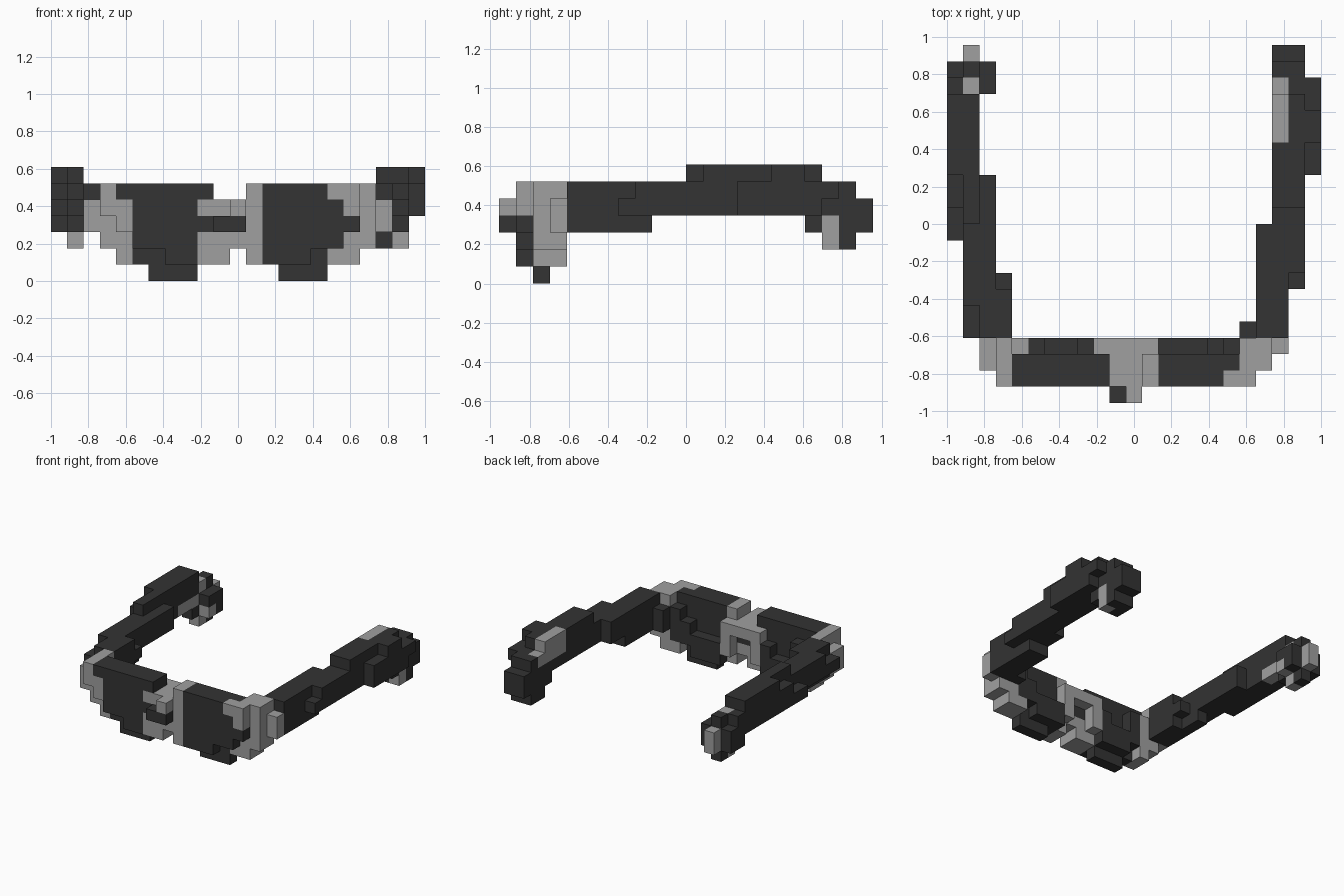
import bpy, bmesh
from mathutils import Vector

if "Cube" in bpy.data.objects:
    bpy.data.objects.remove(bpy.data.objects["Cube"], do_unlink=True)

U = 2 / 23                      # block size
ORIGIN = Vector((-1, -11 * U, 0))


def material(name, value):
    m = bpy.data.materials.new(name)
    m.use_nodes = True
    colour = (value, value, value, 1)
    m.diffuse_color = colour
    bsdf = m.node_tree.nodes["Principled BSDF"]
    bsdf.inputs["Base Color"].default_value = colour
    bsdf.inputs["Roughness"].default_value = 0.8
    return m


MATERIALS = [material("charcoal", 0.033), material("light grey", 0.35)]
D, L = 0, 1

# For each direction: the corners of that side of a unit block
SIDES = {
    (1, 0, 0): ((1, 0, 0), (1, 1, 0), (1, 1, 1), (1, 0, 1)),
    (-1, 0, 0): ((0, 0, 0), (0, 0, 1), (0, 1, 1), (0, 1, 0)),
    (0, 1, 0): ((0, 1, 0), (0, 1, 1), (1, 1, 1), (1, 1, 0)),
    (0, -1, 0): ((0, 0, 0), (1, 0, 0), (1, 0, 1), (0, 0, 1)),
    (0, 0, 1): ((0, 0, 1), (1, 0, 1), (1, 1, 1), (0, 1, 1)),
    (0, 0, -1): ((0, 0, 0), (0, 1, 0), (1, 1, 0), (1, 0, 0)),
}


class Part:
    """A blocky part filled box by box; later boxes repaint earlier ones."""

    def __init__(self, name):
        self.name, self.cells = name, {}

    def box(self, colour, x, y, z):
        # each range is (first, last) in blocks, or one block number
        spans = [range(r, r + 1) if isinstance(r, int) else range(r[0], r[1] + 1)
                 for r in (x, y, z)]
        for i in spans[0]:
            for j in spans[1]:
                for k in spans[2]:
                    self.cells[i, j, k] = colour

    def build(self):
        bm = bmesh.new()
        for cell, colour in self.cells.items():
            for step, corners in SIDES.items():
                if tuple(a + b for a, b in zip(cell, step)) in self.cells:
                    continue
                face = bm.faces.new([bm.verts.new(ORIGIN + (Vector(cell) + Vector(c)) * U)
                                     for c in corners])
                face.material_index = colour
        bmesh.ops.remove_doubles(bm, verts=bm.verts, dist=1e-4)
        mesh = bpy.data.meshes.new(self.name)
        bm.to_mesh(mesh)
        bm.free()
        for m in MATERIALS:
            mesh.materials.append(m)
        bpy.context.collection.objects.link(bpy.data.objects.new(self.name, mesh))


# Right lens, stepped at the bottom and back
p = Part("right_lens")
p.box(D, (5, 8), (1, 2), (2, 5))
p.box(D, (4, 9), (1, 2), 5)
p.box(D, (7, 8), 1, 1)
p.box(D, (5, 8), 2, 1)
p.box(D, (6, 8), 2, 0)
p.box(D, 5, 3, (2, 4))
p.box(D, (6, 7), 3, (1, 2))
p.box(D, 8, 3, (1, 3))
p.build()

# Left lens
p = Part("left_lens")
p.box(D, (13, 16), (1, 2), (2, 5))
p.box(D, 17, (1, 2), (2, 4))
p.box(D, 17, 2, 5)
p.box(D, 18, 1, 3)
p.box(D, (13, 15), 1, 1)
p.box(D, (13, 16), 2, 1)
p.box(D, (14, 16), 2, 0)
p.box(D, 17, 3, (2, 4))
p.box(D, 16, 3, (2, 3))
p.box(D, (13, 15), 3, (1, 2))
p.build()

# Right hinge
p = Part("right_hinge")
p.box(L, 3, 1, (4, 5))
p.box(L, 4, 1, (3, 4))
p.box(L, 3, (2, 3), (2, 5))
p.box(L, 4, (2, 3), (1, 4))
p.box(L, 2, (2, 3), (3, 4))
p.build()

# Left hinge
p = Part("left_hinge")
p.box(L, 17, 1, 5)
p.box(L, 18, 1, (4, 5))
p.box(L, 18, (2, 3), (1, 5))
p.box(L, 17, (2, 3), 1)
p.box(L, 19, (2, 3), (2, 5))
p.box(L, 20, 3, (3, 4))
p.build()

# Nose bridge: arch, legs and the small bump at the front
p = Part("nose_bridge")
p.box(L, (9, 12), (1, 3), 4)
p.box(L, 12, (1, 2), (1, 5))
p.box(D, (9, 11), (1, 2), 3)
p.box(L, (9, 11), (1, 2), 2)
p.box(L, (9, 10), (1, 2), 1)
for x in (9, 12):
    p.box(L, x, 3, (2, 3))
p.box(D, (10, 11), 0, 3)
p.box(L, 11, 0, 4)
p.build()

# Left temple arm, stepping outward toward the ear
p = Part("left_temple")
p.box(D, 18, 4, (3, 4))
p.box(D, 19, (4, 10), (4, 5))
p.box(D, 20, (4, 19), (4, 5))
p.box(D, (19, 20), (4, 8), 3)
p.box(D, 21, (7, 19), 4)
p.box(D, 21, (8, 19), 5)
p.box(D, (20, 21), (12, 18), 6)
p.box(D, 22, (14, 19), 5)
p.box(D, 22, (14, 18), 4)
p.box(D, 22, (16, 17), 6)
p.box(L, 20, (16, 18), (5, 6))
p.box(L, 20, 19, 5)
p.build()

# Left ear tip
p = Part("left_ear_tip")
p.box(D, (20, 21), (18, 19), 3)
p.box(D, (20, 21), 20, (2, 5))
p.box(D, (20, 21), 21, (3, 4))
p.box(D, 20, 19, 2)
p.box(L, 21, 19, (2, 3))
p.build()

# Right temple arm
p = Part("right_temple")
p.box(D, 3, (4, 6), (3, 5))
p.box(D, 3, 7, 4)
p.box(D, 2, (4, 13), (4, 5))
p.box(D, 2, (4, 8), 3)
p.box(D, 1, (4, 19), 4)
p.box(D, 1, (6, 19), 5)
p.box(D, 1, (11, 18), 6)
p.box(D, 0, (10, 18), 4)
p.box(D, 0, (12, 18), 5)
p.box(D, 0, (14, 18), 6)
p.box(L, 1, (16, 18), 4)
p.box(L, 1, 19, 5)
p.build()

# Right ear tip
p = Part("right_ear_tip")
p.box(D, (0, 2), (19, 20), (3, 4))
p.box(D, 0, 19, 5)
p.box(D, 1, 18, 3)
p.box(D, 1, 20, 5)
p.box(L, 1, 21, (3, 4))
p.box(L, 1, 19, (2, 3))
p.box(D, 1, 20, 2)
p.box(L, 2, 19, 3)
p.build()
